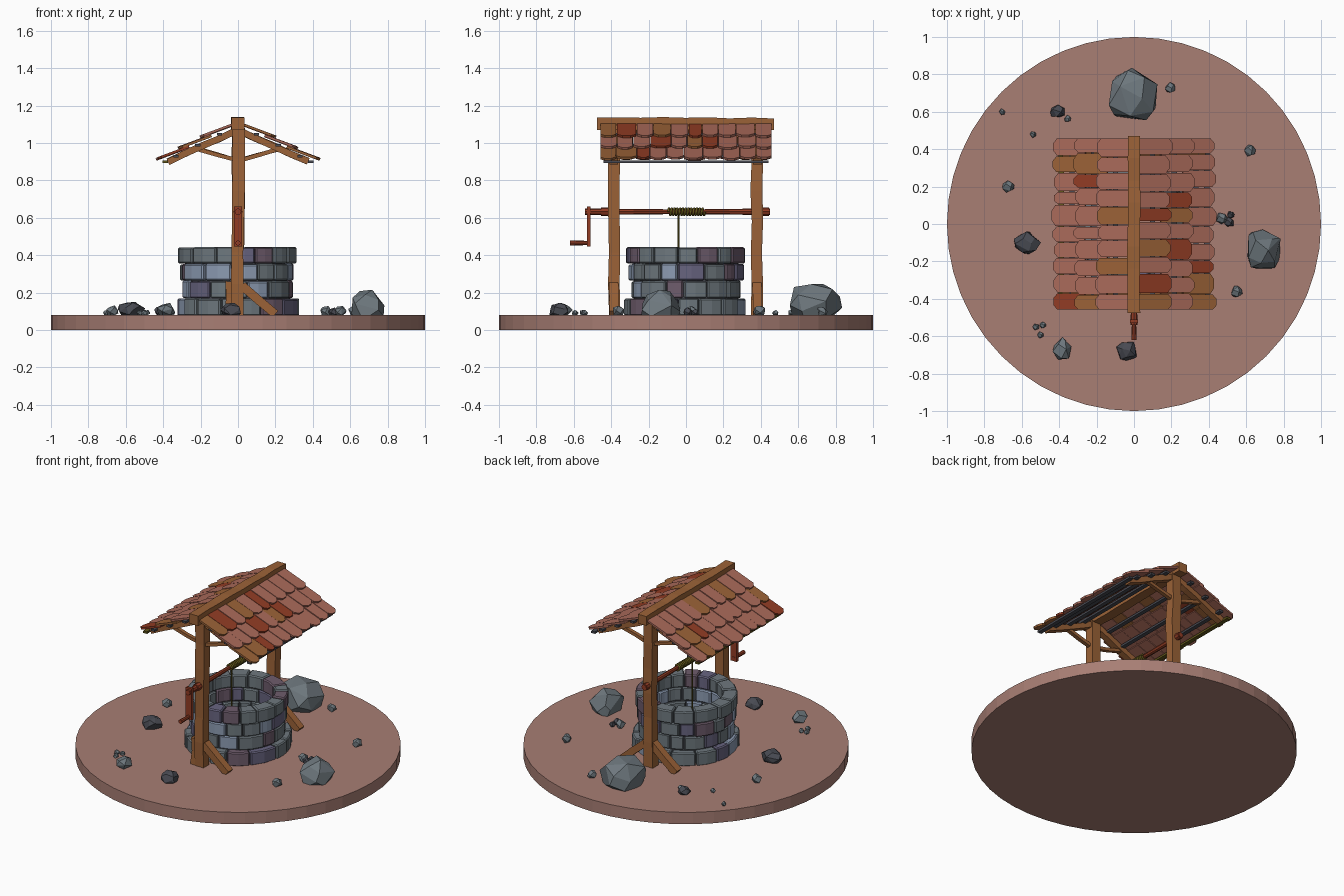
import bpy, bmesh, math, random
from mathutils import Vector, Matrix

if "Cube" in bpy.data.objects:
    bpy.data.objects.remove(bpy.data.objects["Cube"])

random.seed(7)


def srgb(r, g, b):
    return tuple(((c / 255 + 0.055) / 1.055) ** 2.4 for c in (r, g, b)) + (1.0,)


def material(name, *rgb):
    m = bpy.data.materials.new(name)
    m.diffuse_color = srgb(*rgb)
    m.use_nodes = True
    m.node_tree.nodes["Principled BSDF"].inputs["Base Color"].default_value = m.diffuse_color
    return m


GROUND = material("clay ground", 168, 126, 116)
WOOD = material("warm wood", 155, 98, 55)
TILE = material("terracotta shingle", 170, 106, 90)
RED = material("red brown", 146, 60, 36)
GRAY = material("gray stone", 110, 120, 126)
PURPLE = material("purple stone", 104, 100, 128)
BLUE = material("blue stone", 140, 155, 178)
MAUVE = material("mauve stone", 110, 92, 108)
DARK = material("dark stone", 72, 74, 82)
ROPE = material("olive rope", 96, 86, 26)


def finish(bm, name, *mats):
    bmesh.ops.recalc_face_normals(bm, faces=bm.faces)
    me = bpy.data.meshes.new(name)
    bm.to_mesh(me)
    bm.free()
    for m in mats:
        me.materials.append(m)
    ob = bpy.data.objects.new(name, me)
    bpy.context.collection.objects.link(ob)
    return ob


def loft(bm, rings, mat=0):
    """Skin a list of equal point rings and cap both ends."""
    vs = [[bm.verts.new(p) for p in r] for r in rings]
    n = len(vs[0])
    faces = [bm.faces.new(vs[0]), bm.faces.new(vs[-1])]
    for a, b in zip(vs, vs[1:]):
        for i in range(n):
            j = (i + 1) % n
            faces.append(bm.faces.new((a[i], a[j], b[j], b[i])))
    for f in faces:
        f.material_index = mat


def beam(name, p0, p1, w, h, mat, sections=4, jitter=0.003):
    """Rough-hewn square timber; w is the side across the beam's up plane."""
    p0, p1 = Vector(p0), Vector(p1)
    d = (p1 - p0).normalized()
    ref = Vector((0, 1, 0)) if abs(d.y) < 0.7 else Vector((0, 0, 1))
    a = d.cross(ref).normalized()
    b = a.cross(d)
    bm = bmesh.new()
    rings = []
    for k in range(sections + 1):
        c = p0.lerp(p1, k / sections)
        c = c + a * random.uniform(-jitter, jitter) + b * random.uniform(-jitter, jitter)
        s = random.uniform(0.94, 1.06) if jitter else 1
        rings.append([c + a * (w * s / 2 * i) + b * (h * s / 2 * j)
                      for i, j in ((-1, -1), (1, -1), (1, 1), (-1, 1))])
    loft(bm, rings)
    return finish(bm, name, mat)


def pole(name, p0, p1, r0, r1, mat, n=8):
    p0, p1 = Vector(p0), Vector(p1)
    q = (p1 - p0).to_track_quat('Z', 'Y')
    ring = [Vector((math.cos(t), math.sin(t), 0)) for t in (math.tau * i / n for i in range(n))]
    bm = bmesh.new()
    loft(bm, [[p + q @ (v * r) for v in ring] for p, r in ((p0, r0), (p1, r1))])
    return finish(bm, name, mat)


# Round base
pole("ground_disc", (0, 0, 0), (0, 0, 0.08), 1, 1, GROUND, 48)

# Well wall: four courses of curved blocks, each course with its own radius
bm = bmesh.new()
for z0, z1, outer in ((0.075, 0.17, 0.325), (0.17, 0.265, 0.295),
                      (0.265, 0.355, 0.305), (0.355, 0.445, 0.318)):
    count = 15
    widths = [random.uniform(0.65, 1.35) for _ in range(count)]
    t = random.uniform(0, 1)
    for w in widths:
        step = math.tau * w / sum(widths)
        r_out, r_in = outer + random.uniform(-0.009, 0.009), 0.225 + random.uniform(-0.006, 0.006)
        top = z1 - 0.003 + random.uniform(-0.003, 0.003)
        mat = random.choices(range(4), (62, 16, 10, 12))[0]
        rings = []
        for k in range(3):
            g = t + 0.01 + (step - 0.02) * k / 2
            c, s = math.cos(g), math.sin(g)
            rings.append([(r * c, r * s, z) for r, z in
                          ((r_in, z0), (r_out, z0), (r_out, top), (r_in, top))])
        loft(bm, rings, mat)
        t += step
wall = finish(bm, "well_stones", GRAY, PURPLE, BLUE, MAUVE)
bev = wall.modifiers.new("chipped_edges", 'BEVEL')
bev.width, bev.segments, bev.limit_method, bev.angle_limit = 0.007, 1, 'ANGLE', 0.8

# Mortar core that closes the joints between the blocks
bm = bmesh.new()
N = 32
for i in range(N):
    quad = []
    for g in (math.tau * i / N, math.tau * (i + 1) / N):
        quad.append([(r * math.cos(g), r * math.sin(g), z) for r, z in
                     ((0.24, 0.08), (0.28, 0.08), (0.28, 0.425), (0.24, 0.425))])
    for k in range(4):
        j = (k + 1) % 4
        bm.faces.new([bm.verts.new(p) for p in (quad[0][k], quad[0][j], quad[1][j], quad[1][k])])
bmesh.ops.remove_doubles(bm, verts=bm.verts, dist=1e-5)
finish(bm, "well_mortar", DARK)

# Timber frame
for label, y in (("front", -0.385), ("back", 0.38)):
    beam(label + "_post", (0, y, 0.08), (0, y, 1.08), 0.066, 0.062, WOOD, 6, 0.004)
    for side, sx in (("left", -1), ("right", 1)):
        beam(f"{label}_{side}_rafter", (0, y, 1.07), (sx * 0.375, y, 0.9), 0.036, 0.045, WOOD)
        beam(f"{label}_{side}_roof_brace", (0, y, 0.905), (sx * 0.21, y, 0.965), 0.022, 0.026, WOOD, 2)
        if (label, side) == ("front", "left"):
            beam("front_left_foot_block", (-0.05, y, 0.08), (-0.045, y, 0.26), 0.04, 0.045, WOOD, 2)
        else:
            beam(f"{label}_{side}_foot_brace", (sx * 0.02, y, 0.235), (sx * 0.2, y, 0.085),
                 0.045, 0.048, WOOD, 2)
beam("ridge_beam", (0, -0.475, 1.102), (0, 0.47, 1.102), 0.066, 0.066, WOOD, 8, 0.003)

# Roof: three overlapping rows of pointed shingles per slope, laid on battens
SLOPE = math.atan2(0.195, 0.385)
for side, sx in (("left", -1), ("right", 1)):
    down = Vector((sx * math.cos(SLOPE), 0, -math.sin(SLOPE)))
    up = Vector((sx * math.sin(SLOPE), 0, math.cos(SLOPE)))
    top = Vector((sx * 0.012, 0, 1.095))
    bm = bmesh.new()
    for row in range(3):
        end = 0.19 + 0.132 * row
        cols = 10
        edges = [-0.46 + 0.92 * k / cols + (random.uniform(-0.014, 0.014) if 0 < k < cols else 0)
                 for k in range(cols + 1)]
        for y0, y1 in zip(edges, edges[1:]):
            tip = end + random.uniform(-0.008, 0.01)
            start, w = end - 0.18, y1 - y0
            y0, y1 = y0 + 0.002, y1 - 0.002
            outline = [(start, y0), (tip - 0.022, y0), (tip, y0 + w * 0.28),
                       (tip, y1 - w * 0.28), (tip - 0.022, y1), (start, y1)]
            mat = random.choices(range(3), (66, 16, 18))[0]
            lift = random.uniform(0, 0.004)
            rings = []
            for h in (0, 0.013):
                # lower ends ride up over the next row
                rings.append([top + down * u + up * (h + lift + 0.02 * (u - start) / 0.18)
                              + Vector((0, y, 0)) for u, y in outline])
            loft(bm, rings, mat)
    finish(bm, side + "_shingles", TILE, RED, WOOD)
    for k, u in enumerate((0.1, 0.23, 0.36, 0.425)):
        c = top + down * u - up * 0.004
        eave = k == 3 and sx < 0
        beam(f"{side}_batten_{k + 1}", c + Vector((0, -0.44, 0)), c + Vector((0, 0.44, 0)),
             0.028, 0.014, ROPE if eave else DARK, 2, 0)

# Winch: axle, collars, crank and grip
Z = 0.632
pole("axle_front", (0, -0.54, Z), (0, 0, Z), 0.018, 0.012, RED)
pole("axle_back", (0, 0, Z), (0, 0.45, Z), 0.012, 0.018, RED)
pole("front_collar", (0, -0.455, Z), (0, -0.41, Z), 0.024, 0.024, RED)
pole("back_collar", (0, 0.405, Z), (0, 0.445, Z), 0.022, 0.022, RED)
beam("crank_arm", (0, -0.52, 0.66), (0, -0.52, 0.445), 0.045, 0.018, RED, 2, 0)
pole("crank_grip", (0, -0.51, 0.465), (0, -0.62, 0.465), 0.011, 0.014, RED)


# Rope: coil around the axle and the hanging length
def rope(name, points, radius):
    cu = bpy.data.curves.new(name, 'CURVE')
    cu.dimensions = '3D'
    cu.bevel_depth, cu.bevel_resolution, cu.use_fill_caps = radius, 1, True
    sp = cu.splines.new('POLY')
    sp.points.add(len(points) - 1)
    for p, co in zip(sp.points, points):
        p.co = (*co, 1)
    cu.materials.append(ROPE)
    bpy.context.collection.objects.link(bpy.data.objects.new(name, cu))


TURNS = 13
rope("rope_coil", [(0.018 * math.cos(a), -0.095 + 0.195 * i / (TURNS * 10), Z + 0.018 * math.sin(a))
                   for i in range(TURNS * 10 + 1) for a in [math.tau * i / 10]], 0.0065)
rope("rope_hanging", [(-0.018, -0.04, Z), (-0.018, -0.04, 0.09)], 0.005)


# Scattered rocks: x, y, width x, width y, height above ground, dark or not
def rock(name, x, y, wx, wy, h, mat):
    bm = bmesh.new()
    n = 20 if wx > 0.1 else 13
    for i in range(n):   # evenly spread directions, roughened
        z = 1 - 2 * (i + 0.5) / n
        a = i * 2.39996 + random.uniform(-0.35, 0.35)
        r = math.sqrt(1 - z * z)
        bm.verts.new(Vector((r * math.cos(a), r * math.sin(a), z)) * random.uniform(0.88, 1.1))
    hull = bmesh.ops.convex_hull(bm, input=bm.verts)
    bmesh.ops.delete(bm, geom=[v for v in bm.verts if not v.link_faces], context='VERTS')
    bmesh.ops.dissolve_limit(bm, angle_limit=0.3, verts=bm.verts, edges=bm.edges)
    lo = [min(v.co[k] for v in bm.verts) for k in range(3)]
    hi = [max(v.co[k] for v in bm.verts) for k in range(3)]
    sink = 0.2 * h if h < 0.1 else 0.06
    target = ((x - wx / 2, x + wx / 2), (y - wy / 2, y + wy / 2), (0.08 - sink, 0.08 + h))
    for v in bm.verts:
        for k in range(3):
            f = (v.co[k] - lo[k]) / (hi[k] - lo[k])
            v.co[k] = target[k][0] + f * (target[k][1] - target[k][0])
    finish(bm, name, mat)


rock("boulder_back", -0.005, 0.695, 0.26, 0.28, 0.165, GRAY)
rock("boulder_right", 0.695, -0.135, 0.175, 0.21, 0.135, GRAY)
rock("rock_left", -0.57, -0.1, 0.145, 0.12, 0.07, DARK)
rock("rock_front", -0.04, -0.68, 0.11, 0.1, 0.065, DARK)
rock("rock_front_left", -0.385, -0.665, 0.1, 0.12, 0.065, GRAY)
rock("rock_back_left", -0.41, 0.605, 0.075, 0.065, 0.05, DARK)
PEBBLES = ((-0.355, 0.565, 0.035), (-0.54, 0.477, 0.033), (-0.705, 0.6, 0.033), (-0.672, 0.2, 0.064),
           (0.193, 0.73, 0.055), (0.62, 0.392, 0.062), (0.55, -0.36, 0.06), (0.47, 0.03, 0.06),
           (0.508, 0.012, 0.05), (0.518, 0.048, 0.038), (-0.525, -0.55, 0.034),
           (-0.487, -0.54, 0.034), (-0.5, -0.592, 0.034))
for i, (x, y, w) in enumerate(PEBBLES):
    rock(f"pebble_{i + 1}", x, y, w, w, w * 0.8, DARK if i in (8, 9) else GRAY)
